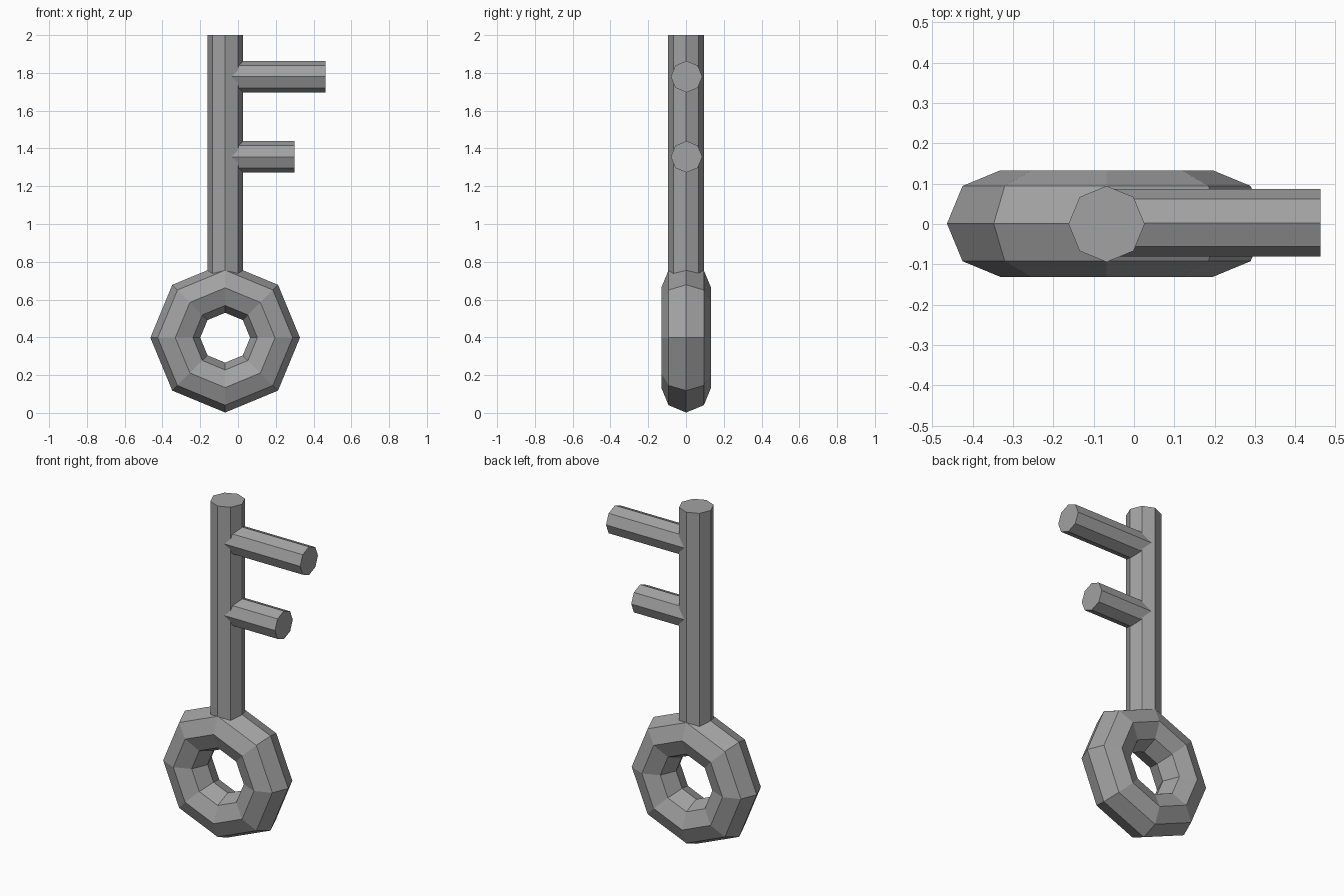
import bpy
from math import pi

cube = bpy.data.objects.get("Cube")
if cube:
    bpy.data.objects.remove(cube, do_unlink=True)

AXIS_X = -0.068   # centre line of the shaft and ring

grey = bpy.data.materials.new("iron_grey")
grey.use_nodes = True
colour = (0.36, 0.36, 0.36, 1)
grey.diffuse_color = colour
grey.node_tree.nodes["Principled BSDF"].inputs["Base Color"].default_value = colour


def finish(name):
    obj = bpy.context.object
    obj.name = name
    obj.data.materials.append(grey)
    bpy.ops.object.transform_apply(location=False, rotation=True, scale=True)
    bpy.ops.object.shade_flat()


def rod(name, radius, length, centre, rotation=(0, 0, 0)):
    bpy.ops.mesh.primitive_cylinder_add(vertices=8, radius=radius, depth=length,
                                        location=centre, rotation=rotation)
    finish(name)


# Ring handle, standing upright
bpy.ops.mesh.primitive_torus_add(major_segments=8, minor_segments=8,
                                 major_radius=0.264, minor_radius=0.132,
                                 location=(AXIS_X, 0.001, 0.398),
                                 rotation=(pi / 2, 0, 0))
finish("ring_handle")

# Shaft, rooted inside the ring
bottom, top = 0.64, 2.0
rod("shaft", 0.0945, top - bottom, (AXIS_X, 0, (top + bottom) / 2))

# Teeth, pointing out to +x from the shaft's centre line
for name, tip, z in (("upper_tooth", 0.463, 1.78), ("lower_tooth", 0.298, 1.356)):
    rod(name, 0.0835, tip - AXIS_X, ((tip + AXIS_X) / 2, 0.003, z), (0, pi / 2, 0))
